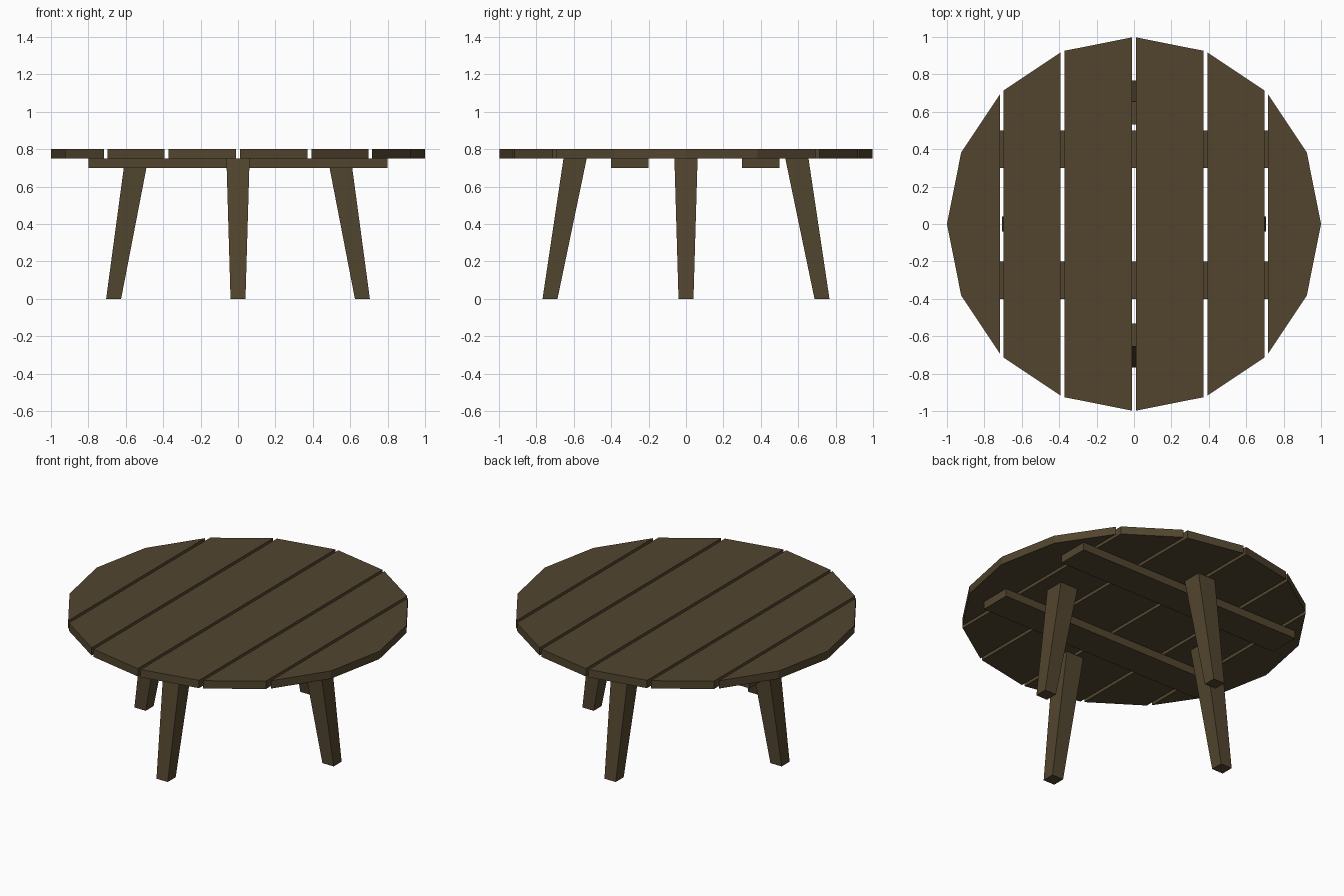
import bpy, bmesh
from math import cos, sin, pi

if "Cube" in bpy.data.objects:
    bpy.data.objects.remove(bpy.data.objects["Cube"])

wood = bpy.data.materials.new("dark_wood")
wood.diffuse_color = (0.085, 0.06, 0.028, 1)
wood.use_nodes = True
wood.node_tree.nodes["Principled BSDF"].inputs["Base Color"].default_value = wood.diffuse_color


def add_object(name, bm):
    bmesh.ops.recalc_face_normals(bm, faces=bm.faces)
    mesh = bpy.data.meshes.new(name)
    bm.to_mesh(mesh)
    bm.free()
    mesh.materials.append(wood)
    obj = bpy.data.objects.new(name, mesh)
    bpy.context.collection.objects.link(obj)
    return obj


def cut(bm, x, side):
    # Trim away everything beyond x on the given side and cap the cut
    geom = bm.verts[:] + bm.edges[:] + bm.faces[:]
    bmesh.ops.bisect_plane(bm, geom=geom, plane_co=(x, 0, 0),
                           plane_no=(side, 0, 0), clear_outer=True)
    bmesh.ops.holes_fill(bm, edges=[e for e in bm.edges if e.is_boundary])


# Tabletop planks: slices of a 16-sided disc with narrow gaps between them
GAP = 0.0105
seams = [-1.1, -0.707, -0.383, 0, 0.383, 0.707, 1.1]
for i, (left, right) in enumerate(zip(seams, seams[1:])):
    bm = bmesh.new()
    rim = [bm.verts.new((cos(k * pi / 8), sin(k * pi / 8), 0.75)) for k in range(16)]
    base = bm.faces.new(rim)
    ext = bmesh.ops.extrude_face_region(bm, geom=[base], use_keep_orig=True)
    for v in ext["geom"]:
        if isinstance(v, bmesh.types.BMVert):
            v.co.z = 0.80
    if left > -1:
        cut(bm, left + GAP, -1)
    if right < 1:
        cut(bm, right - GAP, 1)
    add_object(f"top_plank_{i + 1}", bm)

# Two cross beams under the planks
for name, y in (("front_beam", -0.3), ("back_beam", 0.4)):
    bm = bmesh.new()
    bmesh.ops.create_cube(bm, size=1)
    bmesh.ops.scale(bm, vec=(1.6, 0.2, 0.05), verts=bm.verts)
    bmesh.ops.translate(bm, vec=(0, y, 0.725), verts=bm.verts)
    add_object(name, bm)


# Splayed legs, wider at the top than at the foot
def leg(name, dx, dy, foot, top):
    bm = bmesh.new()
    bmesh.ops.create_cube(bm, size=2)
    for v in bm.verts:
        half, reach, z = (0.062, top, 0.75) if v.co.z > 0 else (0.04, foot, 0)
        v.co = (v.co.x * half + dx * reach, v.co.y * half + dy * reach, z)
    add_object(name, bm)


leg("right_leg", 1, 0, 0.665, 0.542)
leg("left_leg", -1, 0, 0.665, 0.542)
leg("back_leg", 0, 1, 0.727, 0.593)
leg("front_leg", 0, -1, 0.727, 0.593)
